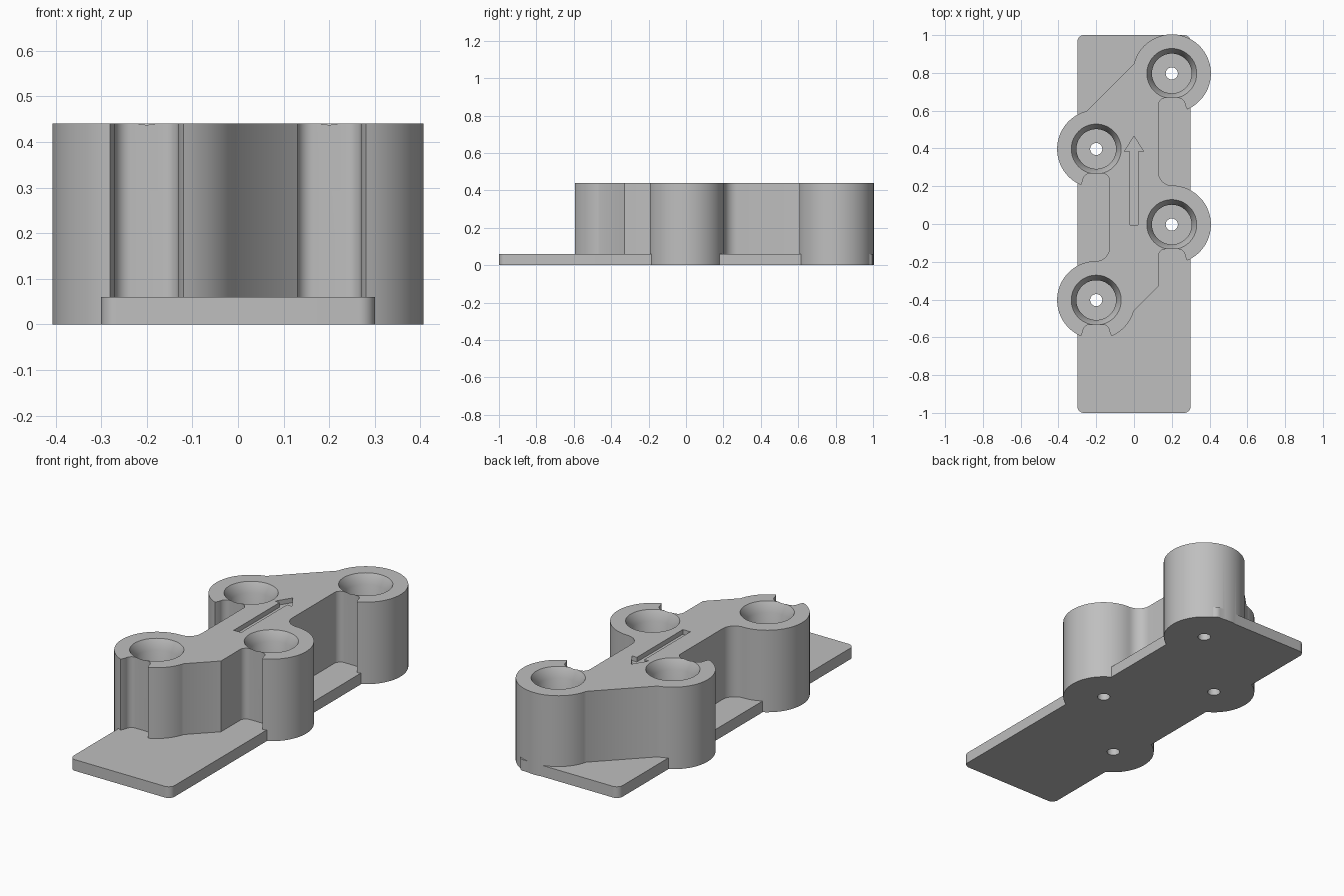
import bpy, bmesh
from math import sin, cos, radians, pi, atan2

cube = bpy.data.objects.get("Cube")
if cube:
    bpy.data.objects.remove(cube, do_unlink=True)

HEIGHT, PLATE = 0.44, 0.06
R = 0.207
WALL = 0.13
Y0 = -0.003
BACK_R, FRONT_R = (0.2, 0.8 + Y0), (0.2, Y0)
BACK_L, FRONT_L = (-0.2, 0.4 + Y0), (-0.2, -0.4 + Y0)

grey = bpy.data.materials.new("plain grey")
grey.use_nodes = True
colour = (0.52, 0.52, 0.52, 1)
grey.diffuse_color = colour
grey.node_tree.nodes["Principled BSDF"].inputs["Base Color"].default_value = colour


def arc(centre, r, a0, a1, step=4):
    n = max(2, round(abs(a1 - a0) / step))
    angles = [radians(a0 + (a1 - a0) * i / n) for i in range(n + 1)]
    return [(centre[0] + r * cos(a), centre[1] + r * sin(a)) for a in angles]


def notch(boss):
    """Rounded slot in the front side of a boss, from left to right."""
    x, y = boss[0], boss[1] - 0.1655
    return arc((x - 0.035, y), 0.035, 180, 90, 10) + arc((x + 0.035, y), 0.035, 90, 0, 10)


def to_object(name, bm):
    bmesh.ops.recalc_face_normals(bm, faces=bm.faces)
    mesh = bpy.data.meshes.new(name)
    bm.to_mesh(mesh)
    bm.free()
    obj = bpy.data.objects.new(name, mesh)
    bpy.context.collection.objects.link(obj)
    mesh.materials.append(grey)
    return obj


def prism(name, outline, z0, z1):
    bm = bmesh.new()
    face = bm.faces.new([bm.verts.new((x, y, z0)) for x, y in outline])
    top = bmesh.ops.extrude_face_region(bm, geom=[face])["geom"]
    bmesh.ops.translate(bm, vec=(0, 0, z1 - z0),
                        verts=[v for v in top if isinstance(v, bmesh.types.BMVert)])
    return to_object(name, bm)


def lathe(name, profile, centre, sides=72):
    """Closed solid of revolution from (radius, z) points."""
    bm = bmesh.new()
    rings = [[bm.verts.new((centre[0] + r * cos(2 * pi * i / sides),
                            centre[1] + r * sin(2 * pi * i / sides), z))
              for i in range(sides)] for r, z in profile]
    for a, b in zip(rings, rings[1:]):
        for i in range(sides):
            j = (i + 1) % sides
            bm.faces.new((a[i], a[j], b[j], b[i]))
    bm.faces.new(rings[0])
    bm.faces.new(rings[-1])
    return to_object(name, bm)


def combine(target, other, operation):
    mod = target.modifiers.new(operation, 'BOOLEAN')
    mod.operation, mod.object, mod.solver = operation, other, 'EXACT'
    bpy.context.view_layer.objects.active = target
    bpy.ops.object.modifier_apply(modifier=mod.name)
    bpy.data.objects.remove(other, do_unlink=True)


# Zigzag block with four round bosses, outlined counter-clockwise
outline = (
    arc(BACK_R, R, -67, 166)
    + arc(BACK_L, R, 104, 247) + notch(BACK_L)
    + arc((-0.2, FRONT_L[1] + R + 0.07), 0.07, 0, -90, 10)
    + arc(FRONT_L, R, 94, 247) + notch(FRONT_L)
    + arc(FRONT_L, R, -67, -16)
    + [(WALL, -0.33)] + notch(FRONT_R)
    + arc(FRONT_R, R, -67, 86)
    + arc((0.2, FRONT_R[1] + R + 0.07), 0.07, 270, 180, 10)
    + notch(BACK_R)
)
body = prism("drill_guide_block", outline, 0, HEIGHT)

# Base plate with rounded corners
c = 0.035
plate_outline = (arc((0.3 - c, 1 - c), c, 0, 90, 10) + arc((c - 0.3, 1 - c), c, 90, 180, 10)
                 + arc((c - 0.3, c - 1), c, 180, 270, 10) + arc((0.3 - c, c - 1), c, 270, 360, 10))
combine(body, prism("base_plate", plate_outline, 0, PLATE), 'UNION')

# Chamfered bores with small through holes
bore = [(0.032, -0.02), (0.032, PLATE), (0.105, PLATE), (0.105, HEIGHT - 0.05),
        (0.132, HEIGHT), (0.1374, HEIGHT + 0.01)]
for boss in (BACK_R, FRONT_R, BACK_L, FRONT_L):
    combine(body, lathe("bore_cutter", bore, boss), 'DIFFERENCE')

# Engraved arrow pointing to the back
half = [(0.022, -0.005), (0.022, 0.385), (0.05, 0.385)]
arrow = half + [(0, 0.465)] + [(-x, y) for x, y in reversed(half)]
combine(body, prism("arrow_cutter", arrow, HEIGHT - 0.025, HEIGHT + 0.02), 'DIFFERENCE')

# Smooth curved walls, sharp rims
bpy.ops.object.select_all(action='DESELECT')
body.select_set(True)
bpy.context.view_layer.objects.active = body
bpy.ops.object.shade_smooth_by_angle(angle=radians(30))
